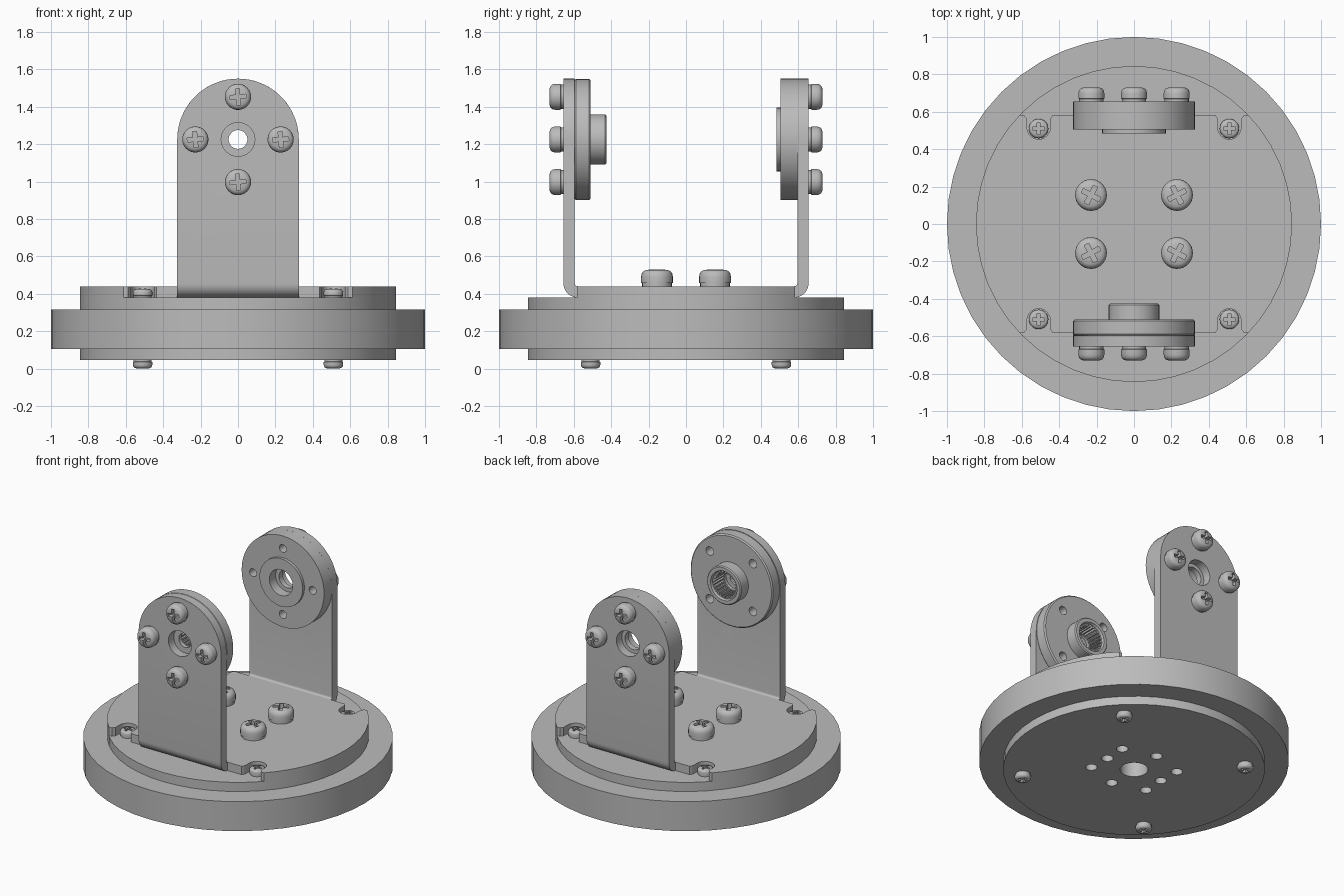
import bpy, bmesh, math
from mathutils import Matrix

cube = bpy.data.objects.get("Cube")
if cube:
    bpy.data.objects.remove(cube, do_unlink=True)

grey = bpy.data.materials.new("machined_grey")
grey.use_nodes = True
GREY = (0.5, 0.5, 0.5, 1)
grey.diffuse_color = GREY
grey.node_tree.nodes["Principled BSDF"].inputs["Base Color"].default_value = GREY
parts = []


def finish(name, bm):
    bmesh.ops.remove_doubles(bm, verts=bm.verts, dist=1e-5)
    bmesh.ops.recalc_face_normals(bm, faces=bm.faces)
    mesh = bpy.data.meshes.new(name)
    bm.to_mesh(mesh)
    bm.free()
    mesh.materials.append(grey)
    ob = bpy.data.objects.new(name, mesh)
    bpy.context.collection.objects.link(ob)
    parts.append(ob)
    return ob


def lathe(name, profile, segs=48, at=(0, 0, 0)):
    """Revolve a closed (radius, height) loop round z."""
    bm = bmesh.new()
    rings = []
    for i in range(segs):
        a = math.tau * i / segs
        rings.append([bm.verts.new((at[0] + r * math.cos(a), at[1] + r * math.sin(a), at[2] + z))
                      for r, z in profile])
    n = len(profile)
    for i in range(segs):
        p, q = rings[i], rings[(i + 1) % segs]
        for j in range(n):
            k = (j + 1) % n
            if profile[j][0] or profile[k][0]:
                bm.faces.new((p[j], q[j], q[k], p[k]))
    return finish(name, bm)


def rod(name, r, lo, hi, at=(0, 0, 0), segs=32):
    return lathe(name, [(0, lo), (r, lo), (r, hi), (0, hi)], segs, at)


def prism(name, pts, axis, lo, hi):
    """Extrude a 2D outline along the given axis."""
    def place(p, t):
        return {"x": (t, p[0], p[1]), "y": (p[0], t, p[1]), "z": (p[0], p[1], t)}[axis]
    bm = bmesh.new()
    a = [bm.verts.new(place(p, lo)) for p in pts]
    b = [bm.verts.new(place(p, hi)) for p in pts]
    bm.faces.new(a)
    bm.faces.new(b)
    for i in range(len(pts)):
        j = (i + 1) % len(pts)
        bm.faces.new((a[i], a[j], b[j], b[i]))
    return finish(name, bm)


def box(name, x0, x1, y0, y1, z0, z1):
    return prism(name, [(x0, y0), (x1, y0), (x1, y1), (x0, y1)], "z", z0, z1)


def arc(cx, cy, r, a0, a1, steps):
    return [(cx + r * math.cos(math.radians(a0 + (a1 - a0) * i / steps)),
             cy + r * math.sin(math.radians(a0 + (a1 - a0) * i / steps))) for i in range(steps + 1)]


def boolean(ob, cutter, mode="DIFFERENCE"):
    cutter.hide_render = True
    mod = ob.modifiers.new("cut", "BOOLEAN")
    mod.operation, mod.object, mod.solver = mode, cutter, "EXACT"
    bpy.context.view_layer.objects.active = ob
    bpy.ops.object.modifier_apply(modifier=mod.name)
    parts.remove(cutter)
    bpy.data.objects.remove(cutter, do_unlink=True)


SIGNS = [(sx, sy) for sx in (-1, 1) for sy in (-1, 1)]
CROSS = [(1, 0), (0, 1), (-1, 0), (0, -1)]

# Stepped round base with holes in the underside
base = lathe("base", [(0, .045), (.845, .045), (.845, .105), (1, .105),
                      (1, .315), (.845, .315), (.845, .38), (0, .38)], 48)
boolean(base, rod("hole", .09, 0, .34))
for sx, sy in SIGNS:
    boolean(base, rod("hole", .038, 0, .34, (sx * .23, sy * .155, 0), 20))
for cx, cy in CROSS:
    boolean(base, rod("hole", .038, 0, .34, (cx * .225, cy * .225, 0), 20))

# Bracket floor: trimmed disc with four open screw notches
floor = rod("bracket_floor", .845, .38, .44, segs=48)
boolean(floor, box("trim", -1, 1, -.582, .582, .3, .5), "INTERSECT")
for sx, sy in SIGNS:
    notch = arc(.51, .515, .062, 180, 360, 12) + [(.572, .56), (.59, .585), (.59, .7),
                                                  (.435, .7), (.435, .585), (.448, .56)]
    boolean(floor, prism("notch", [(sx * x, sy * y) for x, y in notch], "z", .3, .5))

# Upright bracket arms: bent strip trimmed to an arch
HUB = 1.225
for s, side in ((-1, "front"), (1, "back")):
    strip = (arc(.58, .455, .075, -90, 0, 8) + [(.655, 1.7), (.595, 1.7)]
             + arc(.58, .455, .015, 0, -90, 5))
    arm = prism(side + "_arm", [(s * y, z) for y, z in strip], "x", -.4, .4)
    arch = [(-.325, .2), (.325, .2)] + arc(0, HUB, .325, 0, 180, 32)
    boolean(arm, prism("arch", arch, "y", -1, 1), "INTERSECT")
    boolean(arm, prism("hole", arc(0, HUB, .09, 0, 348.75, 31), "y", -1, 1))

# Front hub: splined drive boss with diagonal bolt holes
front_hub = lathe("front_hub", [(.05, 0), (.32, 0), (.325, .006), (.325, .077), (.317, .085),
                                (.135, .085), (.135, .163), (.128, .17), (.104, .17),
                                (.098, .155), (.08, .155), (.08, .03), (.05, .03)], 50)
teeth = [((.097 if i % 4 < 2 else .076) * math.cos(math.tau * i / 100),
          (.097 if i % 4 < 2 else .076) * math.sin(math.tau * i / 100)) for i in range(100)]
boolean(front_hub, prism("spline", teeth, "z", .05, .2))
for sx, sy in SIGNS:
    boolean(front_hub, rod("hole", .03, .01, .2, (sx * .17, sy * .17, 0), 20))
front_hub.matrix_world = Matrix.Translation((0, -.595, HUB)) @ Matrix.Rotation(-math.pi / 2, 4, "X")

# Back hub: idler disc with raised lip and stepped bore
back_hub = lathe("back_hub", [(.065, 0), (.325, 0), (.325, .09), (.17, .09), (.17, .11),
                              (.092, .11), (.092, .04), (.065, .04)], 48)
for cx, cy in CROSS:
    boolean(back_hub, rod("hole", .028, .02, .2, (cx * .235, cy * .235, 0), 20))
back_hub.matrix_world = Matrix.Translation((0, .595, HUB)) @ Matrix.Rotation(math.pi / 2, 4, "X")

# Pan-head screw with a cross recess, copied everywhere
proto = lathe("screw", [(0, -.05), (.93, -.05), (.93, .2), (1, .22), (1, .6), (.96, .8),
                        (.86, .95), (.7, 1.03), (.4, 1.07), (0, 1.07)], 28)
w, l = .15, .62
plus = [(w, w), (w, l), (-w, l), (-w, w), (-l, w), (-l, -w),
        (-w, -w), (-w, -l), (w, -l), (w, -w), (l, -w), (l, w)]
boolean(proto, prism("recess", plus, "z", .6, 1.5))
screw_mesh = proto.data
parts.remove(proto)
bpy.data.objects.remove(proto, do_unlink=True)


def screw(name, loc, r, h, tilt=0, twist=0):
    ob = bpy.data.objects.new(name, screw_mesh)
    bpy.context.collection.objects.link(ob)
    ob.matrix_world = (Matrix.Translation(loc) @ Matrix.Rotation(math.radians(tilt), 4, "X")
                       @ Matrix.Rotation(math.radians(twist), 4, "Z")
                       @ Matrix.Diagonal((r, r, h / 1.07, 1)))
    parts.append(ob)


for sx, sy in SIGNS:
    screw("floor_screw", (sx * .23, sy * .155, .44), .085, .09, 0, 28 * sx * sy)
    screw("corner_screw", (sx * .51, sy * .51, .38), .052, .047)
    screw("underside_screw", (sx * .51, sy * .51, .045), .052, .045, 180)
for cx, cz in CROSS:
    screw("front_arm_screw", (cx * .228, -.655, HUB + cz * .228), .07, .076, 90, 5)
    screw("back_arm_screw", (cx * .228, .655, HUB + cz * .228), .07, .076, -90, 5)

# Smooth round walls, crisp edges
bpy.ops.object.select_all(action="DESELECT")
for ob in parts:
    ob.select_set(True)
bpy.context.view_layer.objects.active = parts[0]
bpy.ops.object.shade_smooth_by_angle(angle=math.radians(30))
